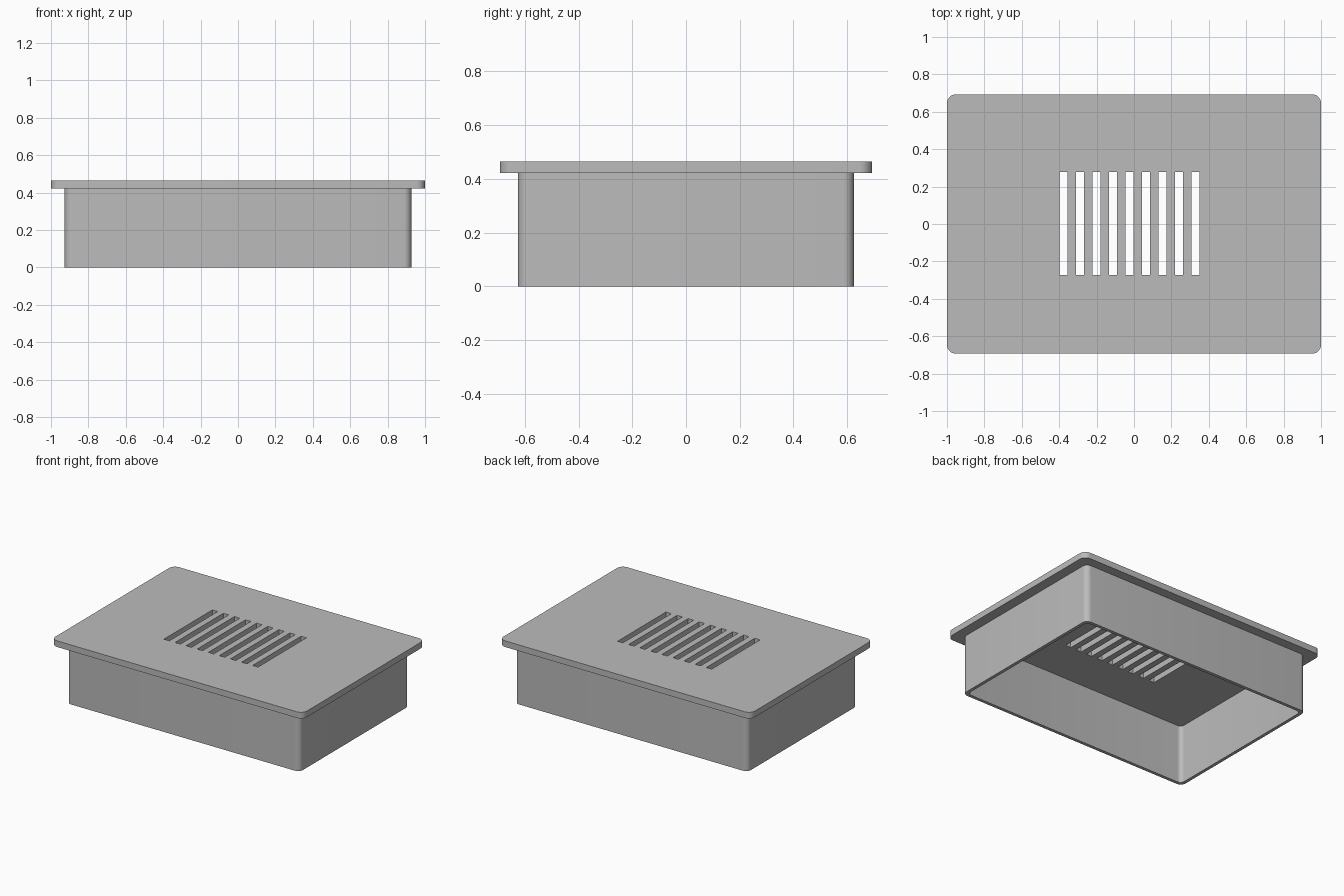
import bpy
import bmesh
from math import cos, sin, pi

cube = bpy.data.objects.get("Cube")
if cube:
    bpy.data.objects.remove(cube, do_unlink=True)

grey = bpy.data.materials.new("light grey")
grey.use_nodes = True
colour = (0.5, 0.5, 0.5, 1)
grey.diffuse_color = colour
grey.node_tree.nodes["Principled BSDF"].inputs["Base Color"].default_value = colour


def rounded_rect(hx, hy, r, steps=8):
    """Outline of a rectangle with rounded corners."""
    points = []
    for i, (sx, sy) in enumerate([(1, 1), (-1, 1), (-1, -1), (1, -1)]):
        for k in range(steps + 1):
            a = (i + k / steps) * pi / 2
            points.append((sx * (hx - r) + r * cos(a), sy * (hy - r) + r * sin(a)))
    return points


def rect(cx, cy, hx, hy):
    return [(cx + sx * hx, cy + sy * hy) for sx, sy in [(1, 1), (-1, 1), (-1, -1), (1, -1)]]


def extruded_plate(name, outlines, bottom, top):
    """Fill the first outline, leaving the others as holes, and extrude it."""
    bm = bmesh.new()
    edges = []
    for outline in outlines:
        verts = [bm.verts.new((x, y, bottom)) for x, y in outline]
        edges += [bm.edges.new((v, verts[i - 1])) for i, v in enumerate(verts)]
    bmesh.ops.triangle_fill(bm, use_beauty=True, use_dissolve=False, edges=edges)
    result = bmesh.ops.extrude_face_region(bm, geom=bm.faces[:], use_keep_orig=True)
    moved = [g for g in result["geom"] if isinstance(g, bmesh.types.BMVert)]
    bmesh.ops.translate(bm, verts=moved, vec=(0, 0, top - bottom))
    bmesh.ops.recalc_face_normals(bm, faces=bm.faces[:])
    mesh = bpy.data.meshes.new(name)
    bm.to_mesh(mesh)
    bm.free()
    mesh.materials.append(grey)
    obj = bpy.data.objects.new(name, mesh)
    bpy.context.collection.objects.link(obj)
    bpy.ops.object.select_all(action="DESELECT")
    obj.select_set(True)
    bpy.context.view_layer.objects.active = obj
    bpy.ops.object.shade_smooth_by_angle(angle=pi / 6)
    return obj


lid_bottom, lid_top = 0.422, 0.466

# Open-bottomed box wall
wall = 0.023
extruded_plate("box_wall",
               [rounded_rect(0.927, 0.625, 0.04),
                rounded_rect(0.927 - wall, 0.625 - wall, 0.03)],
               0, lid_bottom)

# Overhanging lid with a row of vent slots
slots = [rect(-0.377 + 0.0882 * i, 0.0025, 0.0215, 0.275) for i in range(9)]
extruded_plate("vented_lid", [rounded_rect(1, 0.693, 0.048)] + slots, lid_bottom, lid_top)
